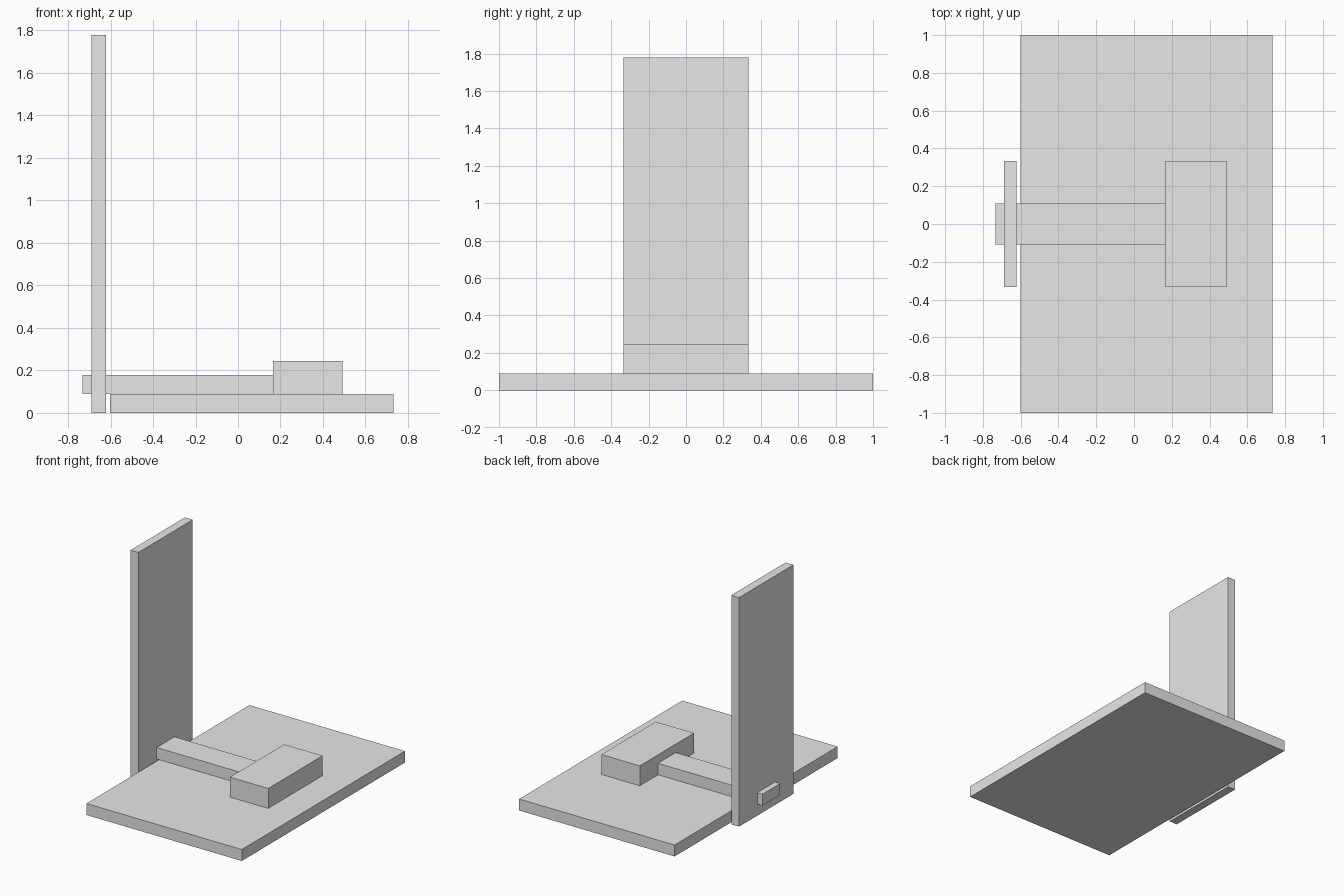
import bpy

default_cube = bpy.data.objects.get("Cube")
if default_cube:
    bpy.data.objects.remove(default_cube, do_unlink=True)

# Single plain grey
GREY = (0.8, 0.8, 0.8, 1.0)
grey = bpy.data.materials.new("plain_grey")
grey.use_nodes = True
grey.diffuse_color = GREY
for node in grey.node_tree.nodes:
    if node.type == "BSDF_PRINCIPLED":
        node.inputs["Base Color"].default_value = GREY


def box(name, x, y, z):
    """Box spanning the given (low, high) range on each axis."""
    spans = (x, y, z)
    bpy.ops.mesh.primitive_cube_add(size=1, location=[(a + b) / 2 for a, b in spans])
    obj = bpy.context.object
    obj.name = name
    obj.scale = [b - a for a, b in spans]
    bpy.ops.object.transform_apply(location=False, rotation=False, scale=True)
    obj.data.materials.append(grey)
    return obj


BASE_TOP = 0.089
HALF_WIDTH = 0.333
BLOCK_X = 0.164

# Wide flat base
box("base_plate", (-0.602, 0.733), (-1, 1), (0, BASE_TOP))

# Tall panel standing beside the base
box("upright_panel", (-0.689, -0.622), (-HALF_WIDTH, HALF_WIDTH), (0, 1.778))

# Arm lying on the base, passing through the panel
box("arm", (-0.733, BLOCK_X), (-0.109, 0.109), (BASE_TOP, 0.178))

# Raised block at the end of the arm
box("end_block", (BLOCK_X, 0.493), (-HALF_WIDTH, HALF_WIDTH), (BASE_TOP, 0.244))
